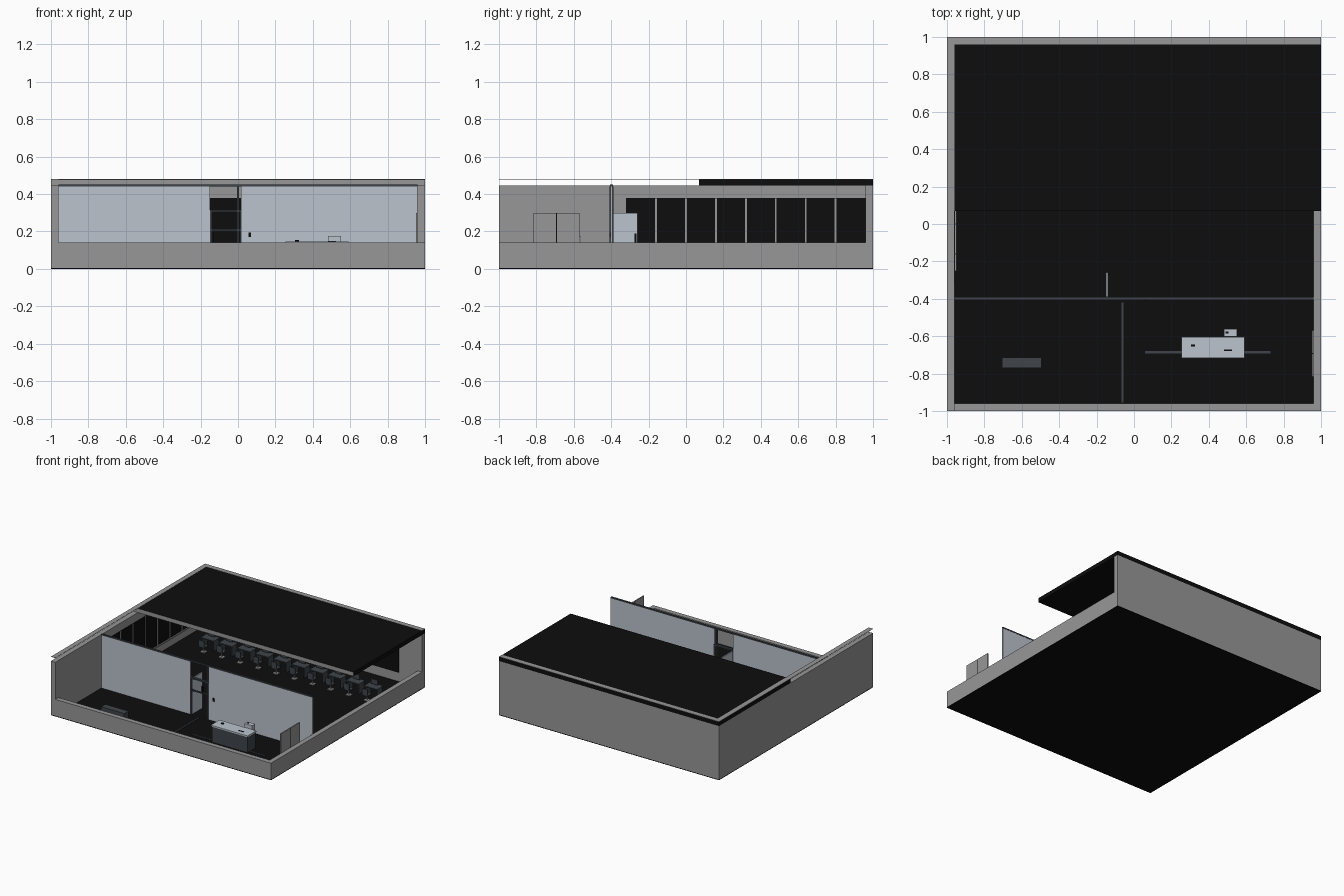
import bpy, bmesh
from mathutils import Vector

if "Cube" in bpy.data.objects:
    bpy.data.objects.remove(bpy.data.objects["Cube"], do_unlink=True)


def material(name, r, g, b):
    m = bpy.data.materials.new(name)
    m.use_nodes = True
    m.diffuse_color = (r, g, b, 1)
    m.node_tree.nodes["Principled BSDF"].inputs["Base Color"].default_value = (r, g, b, 1)
    return m


GREY = material("wall grey", .31, .31, .31)
BLACK = material("black", .004, .004, .004)
PALE = material("pale blue grey", .50, .55, .61)
SLATE = material("dark slate", .05, .06, .07)


def box(name, x, y, z, mat):
    """Box spanning three (low, high) ranges."""
    bm = bmesh.new()
    bmesh.ops.create_cube(bm, size=1)
    for v in bm.verts:
        v.co = Vector([lo + (hi - lo) * (c + .5) for c, (lo, hi) in zip(v.co, (x, y, z))])
    me = bpy.data.meshes.new(name)
    bm.to_mesh(me)
    bm.free()
    me.materials.append(mat)
    ob = bpy.data.objects.new(name, me)
    bpy.context.collection.objects.link(ob)
    return ob


IN, TOP, LOW, FLOOR = .96, .445, .14, .006

# Shell: floor, two full walls and two cut-down walls
box("floor", (-1, 1), (-1, 1), (0, FLOOR), BLACK)
box("left_side_wall", (-1, -IN), (-1, 1), (FLOOR, TOP), GREY)
box("back_wall", (-IN, 1), (IN, 1), (FLOOR, TOP), GREY)
box("low_front_wall", (-IN, 1), (-1, -IN), (FLOOR, LOW), GREY)
box("low_side_wall", (IN, 1), (-IN, IN), (FLOOR, LOW), GREY)

# Roof with a grey leading edge
roof = box("roof", (-1, 1), (.07, 1), (TOP, .479), BLACK)
roof.data.materials.append(GREY)
for face in roof.data.polygons:
    if face.normal.y < -.5:
        face.material_index = 1
box("side_roof_trim", (-1, -IN), (-1, 1), (.479, .481), GREY)
box("back_roof_trim", (-IN, 1), (IN, 1), (.479, .481), GREY)

# Dark windows on the inside of the full walls
box("side_window", (-IN, -.956), (-.32, IN), (.08, .38), BLACK)
for i in range(7):
    y = -.16 + .16 * i
    box("window_mullion", (-.957, -.95), (y - .005, y + .005), (.08, .38), GREY)
box("window_sill", (-IN, -.948), (-.25, .95), (.07, .08), GREY)
box("back_window", (-.956, .79), (.956, IN), (.08, .38), BLACK)

# Partition with a full-height doorway
PY = (-.403, -.393)
box("partition_long", (.015, IN), PY, (FLOOR, .44), PALE)
box("partition_short", (-IN, -.15), PY, (FLOOR, .44), PALE)
box("partition_cap", (-IN, IN), (-.405, -.391), (.44, .45), SLATE)
for x, top in ((-.145, .31), (.015, .31), (0, .44)):
    box("door_post", (x - .005, x + .005), (-.408, -.388), (FLOOR, top), SLATE)
box("door_header", (-.15, .02), (-.408, -.388), (.303, .315), SLATE)
box("door_rail", (-.15, .015), (-.403, -.393), (.202, .212), SLATE)
box("open_door", (-.15, -.14), (-.39, -.26), (FLOOR, .30), PALE)
box("door_handle", (-.14, -.13), (-.275, -.265), (.14, .19), BLACK)
box("wall_switch", (.055, .07), (-.409, -.403), (.17, .195), BLACK)

# Double door on the cut-down side
for y in (-.815, -.689):
    box("entrance_leaf", (.952, .961), (y, y + .12), (FLOOR, .30), GREY)
box("entrance_gap", (.955, .959), (-.695, -.689), (FLOOR, .30), BLACK)

# Front room furniture and floor strips
box("floor_strip_long", (-.068, -.055), (-.955, -.42), (FLOOR, .012), SLATE)
box("floor_strip_cross", (.06, .73), (-.693, -.678), (FLOOR, .012), SLATE)
box("low_bench", (-.705, -.495), (-.77, -.715), (FLOOR, .06), SLATE)
box("counter_body", (.26, .585), (-.712, -.61), (FLOOR, .135), SLATE)
box("counter_top", (.255, .59), (-.717, -.605), (.135, .146), PALE)
box("counter_phone", (.305, .325), (-.655, -.645), (.146, .155), BLACK)
box("counter_keyboard", (.48, .525), (-.68, -.672), (.146, .149), BLACK)
box("printer", (.48, .55), (-.602, -.562), (FLOOR, .175), PALE)
box("printer_slot", (.49, .505), (-.585, -.575), (.175, .177), BLACK)


# Row of workstations in the back room
def workstation(x):
    box("desk_top", (x - .06, x + .06), (.60, .68), (.085, .093), SLATE)
    for side in (-.055, .049):
        box("desk_leg", (x + side, x + side + .006), (.605, .675), (FLOOR, .085), SLATE)
    box("screen", (x - .03, x + .03), (.65, .657), (.10, .14), SLATE)
    box("screen_stand", (x - .005, x + .005), (.657, .665), (.093, .12), BLACK)
    box("chair_seat", (x - .025, x + .025), (.53, .58), (.05, .058), SLATE)
    box("chair_back", (x - .025, x + .025), (.523, .53), (.06, .11), SLATE)
    box("chair_column", (x - .004, x + .004), (.551, .559), (FLOOR, .05), GREY)
    box("chair_base", (x - .02, x + .02), (.535, .575), (FLOOR, .012), GREY)


for i in range(10):
    workstation(-.70 + .165 * i)
